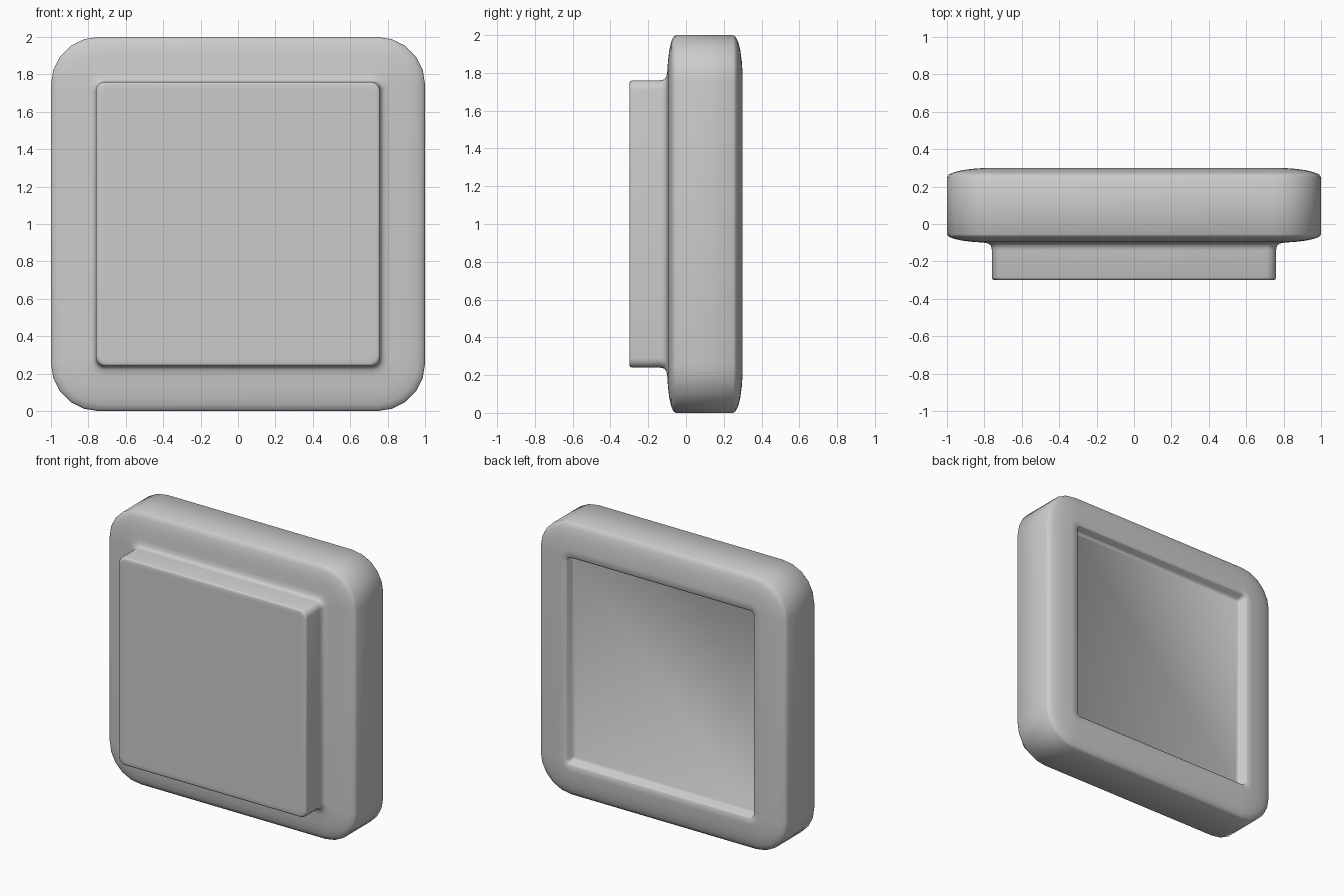
import bpy, bmesh, math

if "Cube" in bpy.data.objects:
    bpy.data.objects.remove(bpy.data.objects["Cube"])

SEG = 5        # segments per rounded corner
MID = 1.0      # height of the panel centre


def ring(bm, y, half, radius):
    """Rounded-square loop in the XZ plane at depth y."""
    verts = []
    c = half - radius
    for k, (sx, sz) in enumerate([(1, 1), (-1, 1), (-1, -1), (1, -1)]):
        for i in range(SEG + 1):
            a = math.radians(90 * (k + i / SEG))
            verts.append(bm.verts.new((sx * c + radius * math.cos(a), y,
                                       MID + sz * c + radius * math.sin(a))))
    return verts


def rim_radius(half):
    return 0.05 + max(0, half - 0.76) * 0.85


# Front plate: face, small rounded edge, sides, fillet into the frame
loops = [(-0.3, 0.72, 0.04), (-0.3, 0.745, 0.05), (-0.297, 0.755, 0.05),
         (-0.285, 0.76, 0.05), (-0.14, 0.76, 0.05), (-0.115, 0.765, 0.05),
         (-0.104, 0.78, 0.06)]

# Frame: flattened elliptical shoulders front and back
angles = [math.radians(a) for a in (78, 64, 48, 32, 16, 0)]
front = [(-0.055 - 0.045 * math.sin(a), 0.76 + 0.24 * math.cos(a)) for a in angles]
back = [(0.25 + 0.05 * math.sin(a), 0.76 + 0.24 * math.cos(a)) for a in reversed(angles)]
loops += [(y, h, rim_radius(h)) for y, h in front + back]

# Back recess: crisp lip, shallow walls, floor
loops += [(0.3, 0.765, 0.05), (0.293, 0.755, 0.03), (0.25, 0.75, 0.02),
          (0.235, 0.735, 0.02)]

bm = bmesh.new()
rings = [ring(bm, *p) for p in loops]
for a, b in zip(rings, rings[1:]):
    n = len(a)
    for i in range(n):
        j = (i + 1) % n
        bm.faces.new((a[i], a[j], b[j], b[i]))
bm.faces.new(rings[0])
bm.faces.new(rings[-1])
bmesh.ops.recalc_face_normals(bm, faces=bm.faces)
for f in bm.faces:
    f.smooth = True

mesh = bpy.data.meshes.new("square_panel")
bm.to_mesh(mesh)
bm.free()
panel = bpy.data.objects.new("square_panel", mesh)
bpy.context.collection.objects.link(panel)
